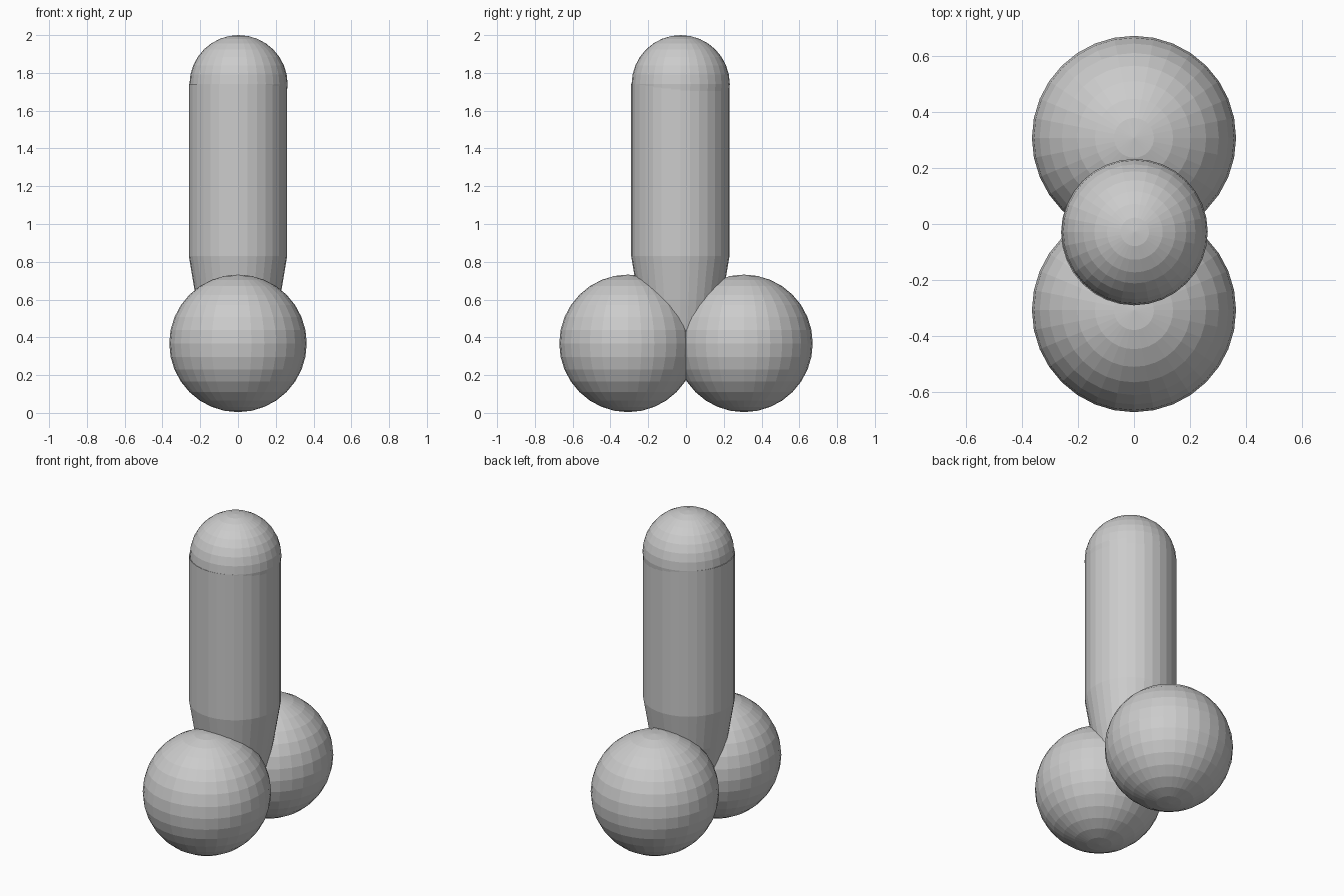
import bpy, bmesh, math
from mathutils import Matrix

cube = bpy.data.objects.get("Cube")
if cube:
    bpy.data.objects.remove(cube, do_unlink=True)

SIDES = 32

# Single grey material
grey = bpy.data.materials.new("plain_grey")
grey.use_nodes = True
colour = (0.6, 0.6, 0.6, 1)
grey.diffuse_color = colour
grey.node_tree.nodes["Principled BSDF"].inputs["Base Color"].default_value = colour


def finish(name, bm, location):
    mesh = bpy.data.meshes.new(name)
    bmesh.ops.recalc_face_normals(bm, faces=bm.faces)
    bm.to_mesh(mesh)
    bm.free()
    mesh.materials.append(grey)
    obj = bpy.data.objects.new(name, mesh)
    obj.location = location
    bpy.context.collection.objects.link(obj)


def ball(name, radius, location):
    bm = bmesh.new()
    bmesh.ops.create_uvsphere(bm, u_segments=SIDES, v_segments=16, radius=radius)
    finish(name, bm, location)


def lathe(name, profile, location):
    """Capped flat-sided tube from (radius, height) pairs."""
    bm = bmesh.new()
    rings = [[bm.verts.new((r * math.cos(2 * math.pi * i / SIDES),
                            r * math.sin(2 * math.pi * i / SIDES), z))
              for i in range(SIDES)] for r, z in profile]
    for low, high in zip(rings, rings[1:]):
        for i in range(SIDES):
            j = (i + 1) % SIDES
            bm.faces.new((low[i], low[j], high[j], high[i]))
    bm.faces.new(rings[0])
    bm.faces.new(rings[-1])
    finish(name, bm, location)


# Two base balls, front and back
for name, side in (("front_ball", -1), ("back_ball", 1)):
    ball(name, 0.364, (0, side * 0.307, 0.368))

# Upright column tapering into the base
lathe("column", [(0.12, 0.28), (0.187, 0.43), (0.222, 0.6), (0.26, 0.83), (0.26, 1.74)],
      (0, -0.03, 0))

# Rounded top, set a hair off the column axis
ball("dome", 0.26, (0.003, -0.028, 1.74))
